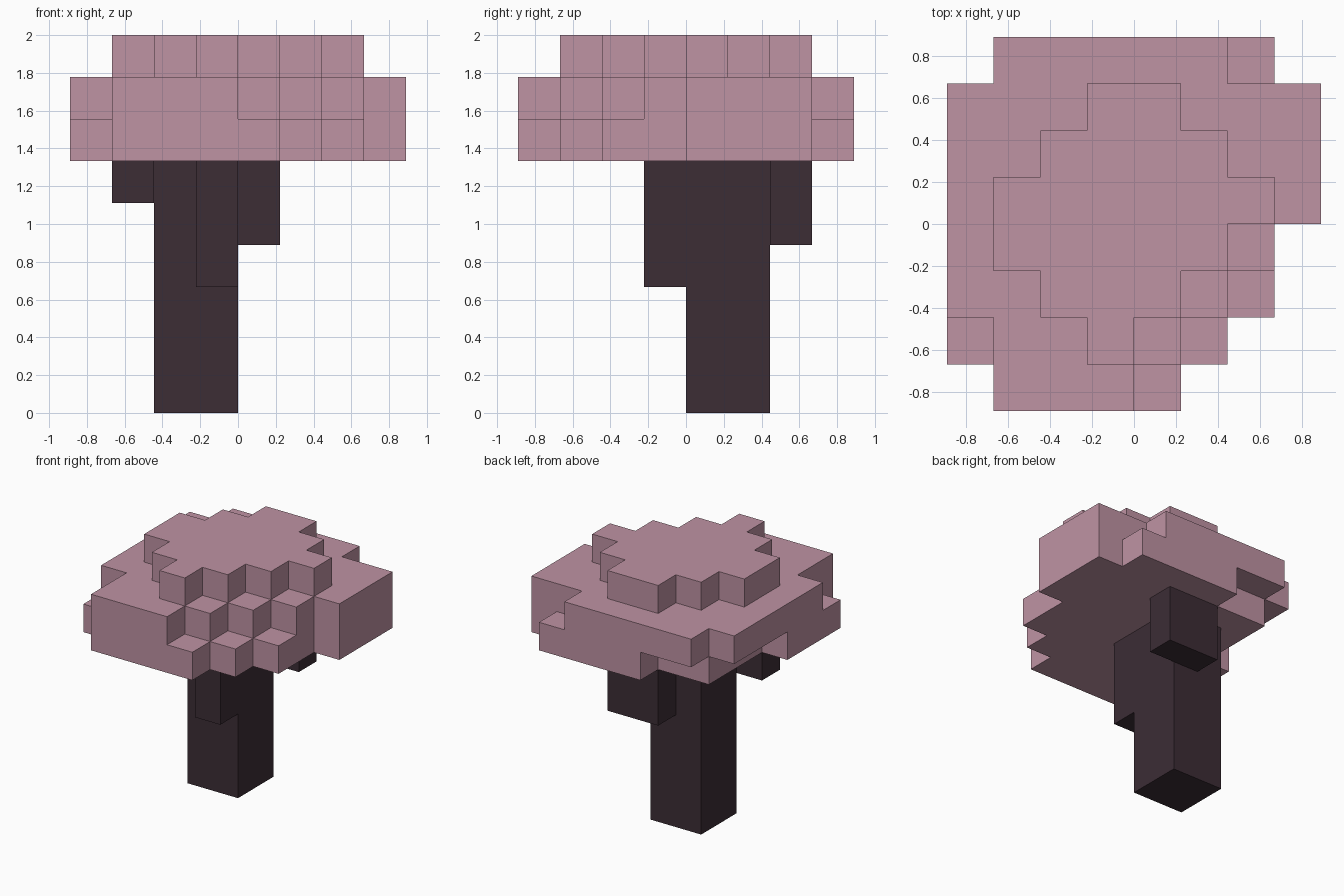
import bpy
import bmesh
from math import radians
from mathutils import Vector

UNIT = 2 / 9  # edge length of one block

default_cube = bpy.data.objects.get("Cube")
if default_cube:
    bpy.data.objects.remove(default_cube, do_unlink=True)


def make_material(name, colour):
    mat = bpy.data.materials.new(name)
    mat.use_nodes = True
    mat.diffuse_color = (*colour, 1)
    mat.node_tree.nodes["Principled BSDF"].inputs["Base Color"].default_value = (*colour, 1)
    return mat


def box_cells(xs, ys, zs):
    """Block cells filling the given (start, end) ranges."""
    return {(x, y, z) for x in range(*xs) for y in range(*ys) for z in range(*zs)}


def layer_cells(z, first_row, spans):
    """One layer of blocks: an x span for each row, from front to back."""
    cells = set()
    for y, span in enumerate(spans, first_row):
        cells |= box_cells(span, (y, y + 1), (z, z + 1))
    return cells


def build_blocks(name, cells, mat):
    """Closed outer skin around a set of block cells."""
    bm = bmesh.new()
    for cell in sorted(cells):
        for axis in range(3):
            for side in (0, 1):
                neighbour = list(cell)
                neighbour[axis] += 2 * side - 1
                if tuple(neighbour) in cells:
                    continue
                u, v = (axis + 1) % 3, (axis + 2) % 3
                corners = []
                for du, dv in ((0, 0), (1, 0), (1, 1), (0, 1)):
                    p = Vector(cell)
                    p[axis] += side
                    p[u] += du
                    p[v] += dv
                    corners.append(bm.verts.new(p * UNIT))
                bm.faces.new(corners if side else corners[::-1])
    bmesh.ops.remove_doubles(bm, verts=bm.verts, dist=UNIT / 100)
    # Merge the coplanar block sides into clean flat faces
    bmesh.ops.dissolve_limit(bm, angle_limit=radians(1), verts=bm.verts, edges=bm.edges)
    mesh = bpy.data.meshes.new(name)
    bm.to_mesh(mesh)
    bm.free()
    mesh.materials.append(mat)
    obj = bpy.data.objects.new(name, mesh)
    bpy.context.collection.objects.link(obj)
    return obj


bark = make_material("dark_bark", (0.045, 0.026, 0.036))
blossom = make_material("dusty_pink", (0.521, 0.292, 0.371))

# Trunk and its three stub branches
build_blocks("trunk", box_cells((-2, 0), (0, 2), (0, 6)), bark)
build_blocks("front_branch", box_cells((-1, 0), (-1, 0), (3, 6)), bark)
build_blocks("back_branch", box_cells((-1, 1), (2, 3), (4, 6)), bark)
build_blocks("right_branch", box_cells((-3, -2), (-1, 0), (5, 6)), bark)

# Canopy in three stepped layers
lower = layer_cells(6, -4, [(-3, 1), (-4, 2), (-4, 3), (-4, 3),
                            (-3, 4), (-3, 4), (-3, 4), (-1, 3)])
middle = layer_cells(7, -4, [(-3, 0), (-3, 1), (-4, 2), (-4, 3),
                             (-4, 4), (-4, 4), (-4, 4), (-3, 2)])
upper = layer_cells(8, -3, [(-1, 0), (-2, 1), (-3, 2), (-3, 3), (-2, 2), (-1, 1)])
build_blocks("canopy", lower | middle | upper, blossom)
